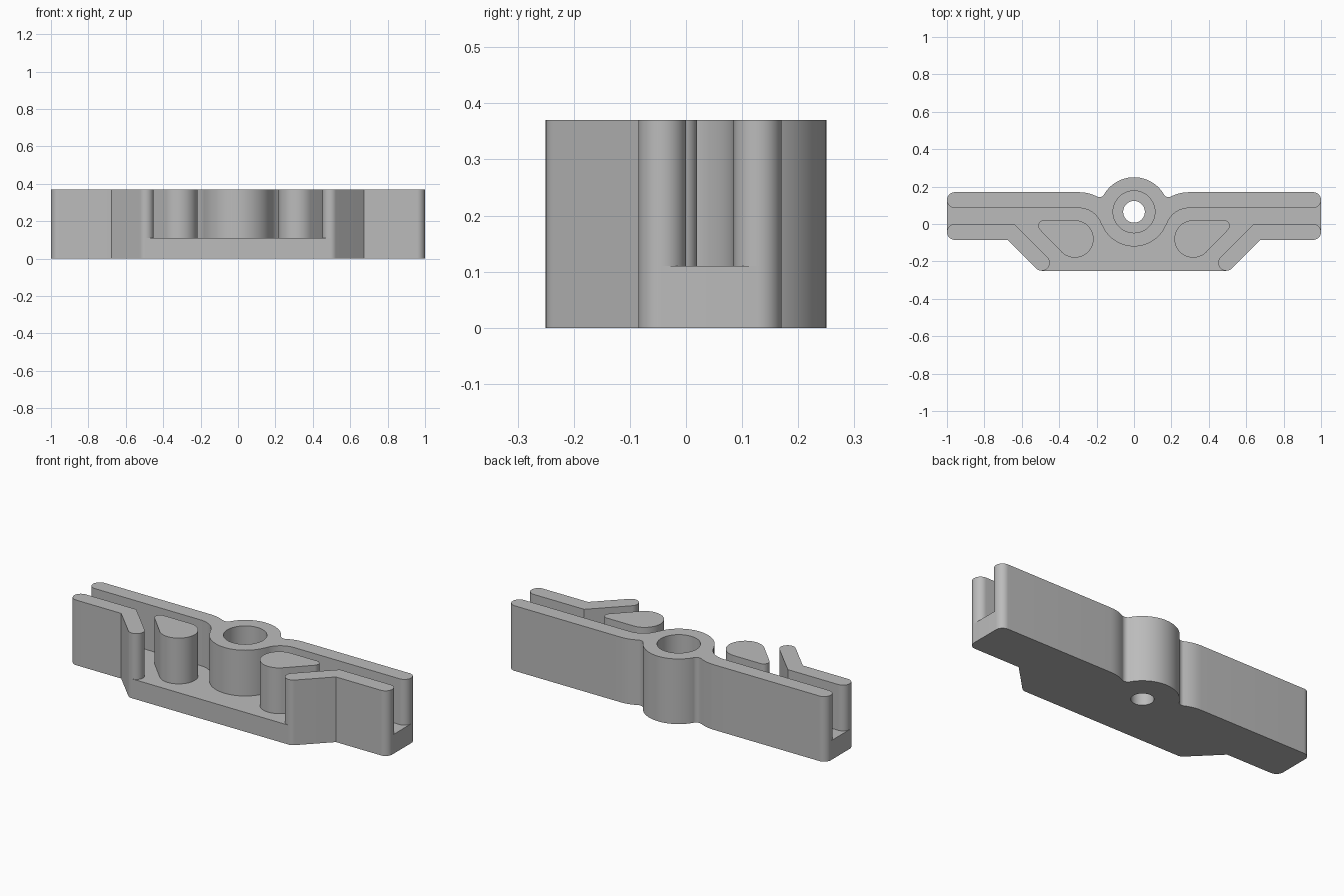
import bpy, bmesh
from math import sin, cos, radians

if "Cube" in bpy.data.objects:
    bpy.data.objects.remove(bpy.data.objects["Cube"], do_unlink=True)

FLOOR, TOP = 0.11, 0.37
HUB, HUB_R = (0, 0.065), 0.185      # central boss
BEND = (0.294, -0.04)               # centre of the bends that join wall and boss
END_R = 0.0425                      # rounded wall ends

grey = bpy.data.materials.new("plain grey")
grey.use_nodes = True
grey.diffuse_color = (0.5, 0.5, 0.5, 1)
grey.node_tree.nodes["Principled BSDF"].inputs["Base Color"].default_value = (0.5, 0.5, 0.5, 1)


def arc(centre, r, a0, a1):
    n = max(4, int(abs(a1 - a0) / 5))
    angles = [radians(a0 + (a1 - a0) * i / n) for i in range(n + 1)]
    return [(centre[0] + r * cos(a), centre[1] + r * sin(a)) for a in angles]


def circle(centre, r):
    return arc(centre, r, 0, 360)[:-1]


def flip(points):
    return [(-x, y) for x, y in reversed(points)]


def symmetric(half):
    """Close a half outline that may start and end on the centre line."""
    return half + [p for p in flip(half) if abs(p[0]) > 1e-5]


def extrude(name, outlines, z0, z1):
    """Raise a flat outline, with optional holes, into a solid."""
    curve = bpy.data.curves.new(name, "CURVE")
    curve.dimensions, curve.fill_mode = "2D", "BOTH"
    curve.extrude = (z1 - z0) / 2
    for points in outlines:
        spline = curve.splines.new("POLY")
        spline.points.add(len(points) - 1)
        for sp, (x, y) in zip(spline.points, points):
            sp.co = (x, y, 0, 1)
        spline.use_cyclic_u = True
    helper = bpy.data.objects.new(name + "_outline", curve)
    bpy.context.collection.objects.link(helper)
    bpy.context.view_layer.update()
    mesh = bpy.data.meshes.new_from_object(
        helper.evaluated_get(bpy.context.evaluated_depsgraph_get()))
    bpy.data.objects.remove(helper, do_unlink=True)

    bm = bmesh.new()
    bm.from_mesh(mesh)
    bmesh.ops.remove_doubles(bm, verts=bm.verts, dist=1e-4)
    bmesh.ops.translate(bm, verts=bm.verts, vec=(0, 0, (z0 + z1) / 2))
    bmesh.ops.recalc_face_normals(bm, faces=bm.faces)
    bm.to_mesh(mesh)
    bm.free()
    mesh.name = name
    mesh.materials.clear()
    mesh.materials.append(grey)
    obj = bpy.data.objects.new(name, mesh)
    bpy.context.collection.objects.link(obj)
    bpy.ops.object.select_all(action="DESELECT")
    obj.select_set(True)
    bpy.context.view_layer.objects.active = obj
    bpy.ops.object.shade_smooth_by_angle(angle=radians(30))
    return obj


# Shared back edge: boss, small fillet, bend into the straight wall
back_edge = (arc(HUB, HUB_R, 90, 30.5)
             + arc((0.185, 0.174), 0.03, 210.5, 297)[1:]
             + arc(BEND, 0.21, 117, 90)[1:])
back_tip = (1 - END_R, 0.17 - END_R)
front_tip = (1 - END_R, -END_R)
prong_tip = (0.493, -0.2075)

# Base plate with the through hole
base = (back_edge + arc(back_tip, END_R, 90, 0) + arc(front_tip, END_R, 0, -90)
        + [(0.675, -0.085)] + arc(prong_tip, END_R, -45, -90))
extrude("base_plate", [symmetric(base), circle(HUB, 0.058)], 0, FLOOR)

# Back wall flowing into the boss, with the wide bore
wall = (back_edge + arc(back_tip, END_R, 90, -90)
        + arc(BEND, 0.125, 90, 160.3) + arc(HUB, HUB_R, -19.7, -90)[1:])
extrude("back_wall_and_boss", [symmetric(wall), circle(HUB, 0.112)], FLOOR, TOP)

# Bent front walls and teardrop posts
front = (arc(front_tip, END_R, 90, -90) + [(0.675, -0.085)]
         + arc(prong_tip, END_R, -45, -225) + [(0.64, 0)])
post = arc((0.316, -0.08), 0.1, 90, 315) + arc((0.482, -0.01), 0.03, -45, 90)
for side, shape in (("left", lambda p: p), ("right", flip)):
    extrude(side + "_front_wall", [shape(front)], FLOOR, TOP)
    extrude(side + "_post", [shape(post)], FLOOR, TOP)
